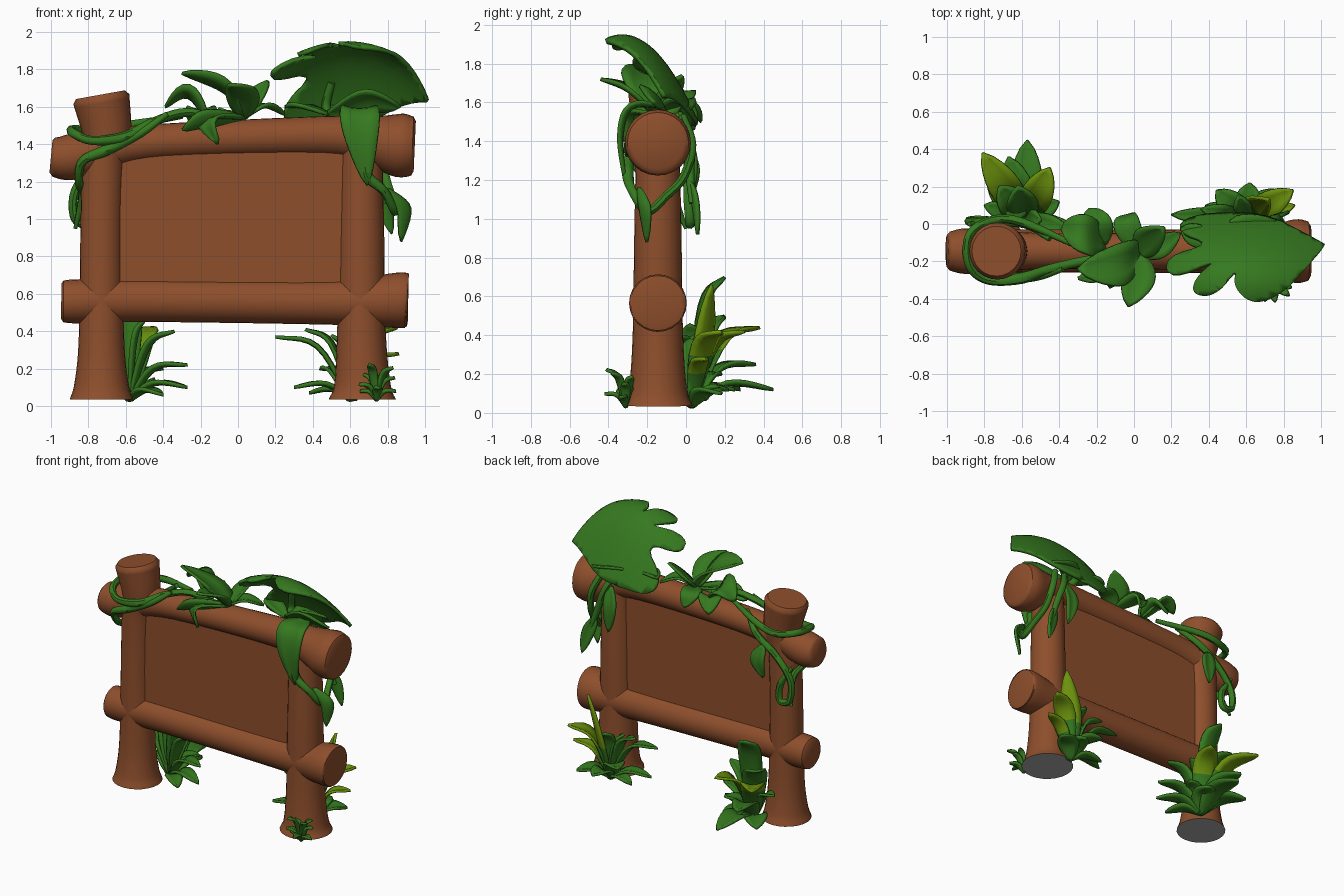
import bpy, bmesh, math
from mathutils import Vector

if "Cube" in bpy.data.objects:
    bpy.data.objects.remove(bpy.data.objects["Cube"])


def material(name, rgb):
    m = bpy.data.materials.new(name)
    m.diffuse_color = (*rgb, 1)
    m.use_nodes = True
    m.node_tree.nodes["Principled BSDF"].inputs["Base Color"].default_value = m.diffuse_color
    return m


WOOD = material("wood brown", (0.27, 0.077, 0.025))
GREEN = material("leaf green", (0.036, 0.19, 0.014))
LIME = material("lime green", (0.15, 0.29, 0.004))
GREY = material("underside grey", (0.4, 0.4, 0.4))


def finish(name, bm, mats, thick=0, angle=45):
    bmesh.ops.recalc_face_normals(bm, faces=bm.faces)
    me = bpy.data.meshes.new(name)
    bm.to_mesh(me)
    bm.free()
    for m in mats:
        me.materials.append(m)
    me.polygons.foreach_set("use_smooth", [True] * len(me.polygons))
    me.set_sharp_from_angle(angle=math.radians(angle))
    ob = bpy.data.objects.new(name, me)
    bpy.context.collection.objects.link(ob)
    if thick:
        s = ob.modifiers.new("thickness", 'SOLIDIFY')
        s.thickness, s.offset = thick, 0
    return ob


def spline(pts, n):
    """Catmull-Rom samples through points of any dimension."""
    p = [Vector(q) for q in pts]
    p = [2 * p[0] - p[1]] + p + [2 * p[-1] - p[-2]]
    out = []
    for i in range(1, len(p) - 2):
        a, b, c, d = p[i - 1:i + 3]
        for k in range(n):
            t = k / n
            out.append(0.5 * (2 * b + (c - a) * t + (2 * a - 5 * b + 4 * c - d) * t * t
                              + (3 * b - a - 3 * c + d) * t ** 3))
    return out + [p[-2]]


def tube(name, pts, mats, sides=24, n=5, round_ends=(0, 0)):
    """Loft of circles through (x, y, z, radius) points, ends optionally rounded."""
    s = spline(pts, n)
    for end in (0, 1):
        if round_ends[end]:
            s.reverse() if end else None
            step = (s[1].xyz - s[0].xyz).length
            q = s[0].lerp(s[1], min(0.8, round_ends[end] / step))
            s[0].w *= 0.86
            s.insert(1, q)
            s.reverse() if end else None
    bm, rings, nrm = bmesh.new(), [], None
    for i, q in enumerate(s):
        t = (s[min(i + 1, len(s) - 1)].xyz - s[max(i - 1, 0)].xyz).normalized()
        nrm = nrm or t.orthogonal()
        nrm = (nrm - t * nrm.dot(t)).normalized()
        b = t.cross(nrm)
        rings.append([bm.verts.new(q.xyz + q.w * (nrm * math.cos(a) + b * math.sin(a)))
                      for a in (2 * math.pi * k / sides for k in range(sides))])
    for r0, r1 in zip(rings, rings[1:]):
        for k in range(sides):
            j = (k + 1) % sides
            bm.faces.new((r0[k], r0[j], r1[j], r1[k]))
    bottom = bm.faces.new(rings[0])
    bm.faces.new(rings[-1])
    if len(mats) > 1:
        bottom.material_index = 1
    return finish(name, bm, mats)


def leaf(name, pts, w, mats, side=None, peak=0.85, fold=0.25, lime_from=0.35):
    """Folded blade of half-width w along a curved path."""
    s = spline(pts, 5)
    d = s[-1] - s[0]
    side = Vector(side) if side else Vector((d.y, -d.x, 0))
    side.normalize()
    bm, rows, last = bmesh.new(), [], len(s) - 1
    for i, q in enumerate(s):
        u = i / last
        t = s[min(i + 1, last)] - s[max(i - 1, 0)]
        nrm = side.cross(t).normalized()
        hw = w * max(math.sin(math.pi * u ** peak) ** 0.7 if 0 < u < 1 else 0,
                     0.22 * (1 - u), 0.02)
        rows.append([bm.verts.new(q + side * hw * c + nrm * hw * fold * c * c)
                     for c in (-1, -0.5, 0, 0.5, 1)])
    for i in range(last):
        for k in range(4):
            f = bm.faces.new((rows[i][k], rows[i][k + 1], rows[i + 1][k + 1], rows[i + 1][k]))
            f.material_index = int(len(mats) > 1 and i / last >= lime_from)
    return finish(name, bm, mats, 0.018, 60)


def plant(name, base, tips, w, lime=()):
    """Arching blades from one root to each tip; lime lists the yellow-green ones."""
    b = Vector(base)
    for i, tip in enumerate(tips):
        d = Vector(tip) - b
        mid = b + Vector((d.x * 0.45, d.y * 0.45, d.z * 0.65 + 0.12 * d.length))
        # blades spreading backwards are broader
        leaf(name, [b, mid, b + d], w * (1.5 if d.y > .15 else 1), [GREEN, LIME] if i in lime else [GREEN], peak=1)


# Wooden frame: posts, logs and board
Y = -0.145
tube("left_post", [(-.73, Y, .035, .17), (-.73, Y, .12, .145), (-.73, Y, .35, .122), (-.73, Y, .9, .113),
                   (-.72, Y, 1.3, .115), (-.7, Y, 1.45, .13), (-.735, Y, 1.665, .155)],
     [WOOD, GREY], round_ends=(0, .025))
tube("right_post", [(.665, Y, .035, .18), (.665, Y, .12, .15), (.66, Y, .4, .13), (.66, Y, .9, .122),
                    (.66, Y, 1.5, .11)], [WOOD, GREY])
tube("upper_log", [(-1, Y, 1.335, .1), (-.9, Y, 1.33, .122), (-.72, Y, 1.37, .11), (-.4, Y, 1.415, .095),
                   (.45, Y, 1.445, .105), (.7, Y, 1.42, .13), (.86, Y, 1.395, .17),
                   (.945, Y, 1.39, .155)], [WOOD], round_ends=(.04, .03))
tube("lower_log", [(-.945, Y, .56, .11), (-.85, Y, .56, .118), (-.5, Y, .565, .115),
                   (.5, Y, .555, .12), (.85, Y, .565, .148), (.91, Y, .565, .14)],
     [WOOD], round_ends=(.03, .03))
bm = bmesh.new()
bmesh.ops.create_cube(bm, size=1)
for v in bm.verts:
    v.co = Vector((v.co.x * 1.3 - .03, v.co.y * .11 + Y, v.co.z * .8 + 1.0))
finish("sign_board", bm, [WOOD])

# Large split leaf: smoothed outline, sliced and bent into a dome
out = [(1.02, -.12), (.89, -.27), (.8, -.36), (.68, -.42), (.59, -.4), (.53, -.32), (.55, -.24),
       (.46, -.36), (.38, -.39), (.31, -.36), (.34, -.28), (.45, -.19), (.19, -.3),
       (.17, -.18), (.42, -.11), (.22, -.04), (.3, .04), (.57, .06), (.74, .03), (.88, -.04), (1.01, -.11)]
for _ in range(2):
    out = [(a[0] + (b[0] - a[0]) * f, a[1] + (b[1] - a[1]) * f)
           for a, b in zip(out, out[1:] + out[:1]) for f in (.25, .75)]
bm = bmesh.new()
bm.faces.new([bm.verts.new((x, y, 0)) for x, y in out])
bmesh.ops.triangulate(bm, faces=bm.faces[:])
for i in range(1, 14):
    for co, no in (((.17 + .06 * i, 0, 0), (1, 0, 0)), ((0, -.42 + .035 * i, 0), (0, 1, 0))):
        bmesh.ops.bisect_plane(bm, geom=bm.verts[:] + bm.edges[:] + bm.faces[:], plane_co=co, plane_no=no)
for v in bm.verts:
    v.co.z = 1.94 - 3 * (v.co.y + .33) ** 2 - .9 * (v.co.x - .58) ** 2
finish("split_leaf", bm, [GREEN], .022, 60)
tube("split_leaf_stem", [(.5, -.1, 1.52, .03), (.47, -.04, 1.6, .025), (.5, -.08, 1.73, .02)], [GREEN], 8)

# Leaves growing along the upper log: middle point, tip, half-width, each from the nearest root
roots = [Vector((-.16, -.11, 1.52)), Vector((.03, -.16, 1.54)), Vector((.48, -.12, 1.56))]
for root, mid, tip, w, side in [
    (1, (-.08, -.22, 1.69), (-.3, -.24, 1.78), .125, (.1, 1, -.35)),
    (1, (.02, -.3, 1.66), (-.03, -.44, 1.72), .09, None),
    (1, (.08, -.08, 1.63), (.16, -.02, 1.74), .08, None),
    (1, (.14, -.12, 1.6), (.25, -.05, 1.56), .06, None),
    (1, (-.16, -.27, 1.53), (-.11, -.32, 1.4), .07, None),
    (1, (-.18, -.28, 1.53), (-.3, -.29, 1.48), .055, (0, .5, -.8)),
    (1, (-.04, 0, 1.57), (-.02, .05, 1.48), .07, None),
    (0, (-.27, -.06, 1.66), (-.39, -.03, 1.6), .11, (0, 1, -.3)),
    (0, (-.2, 0, 1.58), (-.24, .08, 1.5), .08, None),
    (2, (.68, -.16, 1.64), (.87, -.17, 1.6), .09, (0, .7, -.7)),
    (2, (.58, -.02, 1.6), (.76, .02, 1.57), .07, None),
    (2, (.33, -.06, 1.6), (.25, -.02, 1.6), .06, None),
]:
    leaf("log_leaf", [roots[root], mid, tip], w, [GREEN], side)

# Vines wrapped round the left post
R = .024
tube("left_vine_ring", [(-.1, -.16, 1.54, .015), (-.28, -.2, 1.57, R), (-.45, -.24, 1.52, R), (-.6, -.29, 1.44, .03),
                        (-.78, -.3, 1.42, R), (-.88, -.22, 1.46, R), (-.88, -.06, 1.48, R), (-.76, .02, 1.47, R),
                        (-.6, .01, 1.5, R), (-.3, -.12, 1.55, .015)], [GREEN], 8)
tube("left_vine_hanging", [(-.38, -.24, 1.56, .015), (-.52, -.28, 1.46, R), (-.7, -.29, 1.37, .03), (-.83, -.28, 1.31, R),
                           (-.85, -.2, 1.2, R), (-.83, -.08, 1.13, R), (-.87, .0, .95, .01)], [GREEN], 8)
tube("left_vine_back", [(-.45, -.08, 1.53, .015), (-.58, .0, 1.42, R), (-.75, .01, 1.3, R), (-.87, .01, 1.15, R),
                        (-.87, .02, 1.0, R), (-.79, .02, .98, R), (-.79, .01, 1.1, R), (-.88, 0, 1.24, .012)],
     [GREEN], 8)
leaf("left_vine_leaf", [(-.65, .02, 1.36), (-.63, .05, 1.25), (-.66, .03, 1.12)], .055, [GREEN], (1, 0, 0))

# Draped leaf and vines on the right post
leaf("draped_leaf", [(.65, -.12, 1.58), (.65, -.28, 1.57), (.66, -.33, 1.42), (.69, -.31, 1.18)], .105,
     [GREEN], (1, 0, 0), .75, -.2)
tube("right_vine_front", [(.68, -.3, 1.32, .03), (.69, -.3, 1.23, .03), (.78, -.28, 1.15, R), (.84, -.2, 1.04, R),
                          (.82, -.1, 1.12, R), (.79, -.01, 1.22, R), (.76, .03, 1.38, R), (.7, -.02, 1.53, R)],
     [GREEN], 8)
tube("right_vine_back", [(.6, -.04, 1.54, R), (.66, .02, 1.42, R), (.72, .02, 1.25, R), (.78, .03, 1.08, .015)],
     [GREEN], 8)
leaf("right_vine_leaf", [(.8, -.24, 1.16), (.89, -.22, 1.06), (.87, -.2, .88)], .045, [GREEN], (.8, .6, 0))
leaf("right_vine_leaf", [(.74, .02, 1.2), (.78, .04, 1.08), (.82, .06, .92)], .045, [GREEN], (1, .3, 0))
leaf("right_vine_leaf", [(.62, .0, 1.45), (.6, .04, 1.3), (.62, .03, 1.12)], .05, [GREEN], (1, 0, 0))

# Plants behind the posts and a grass tuft in front
plant("left_plant", (-.58, .03, .03), [
    (-.81, .38, .44), (-.45, .3, .42), (-.57, .45, .12), (-.62, .2, .7), (-.72, .2, .5), (-.8, .1, .3),
    (-.5, .02, .46), (-.34, -.04, .4), (-.27, -.06, .22), (-.27, -.08, .1), (-.4, .12, .2), (-.78, .28, .12),
    (-.4, -.14, .06), (-.47, .25, .12), (-.67, .36, .25)], .056, (0, 1))
plant("right_plant", (.6, .03, .03), [
    (.85, .18, .42), (.86, .1, .28), (.2, .05, .37), (.36, .08, .41), (.3, -.02, .1), (.5, .02, .38),
    (.44, .18, .2), (.62, .22, .12), (.78, .18, .1), (.38, .1, .07), (.56, .15, .42)], .048, (0, 1))
leaf("right_plant_tall_leaf", [(.62, .03, .03), (.66, .1, .35), (.72, .13, .66)], .075, [GREEN, LIME], (.75, -.65, 0))
plant("grass_tuft", (.74, -.31, .03), [
    (.745 + .1 * math.cos(2.4 * k), -.34 + .08 * math.sin(2.4 * k), .08 + .018 * (k * 5 % 9)) for k in range(10)], .023)
